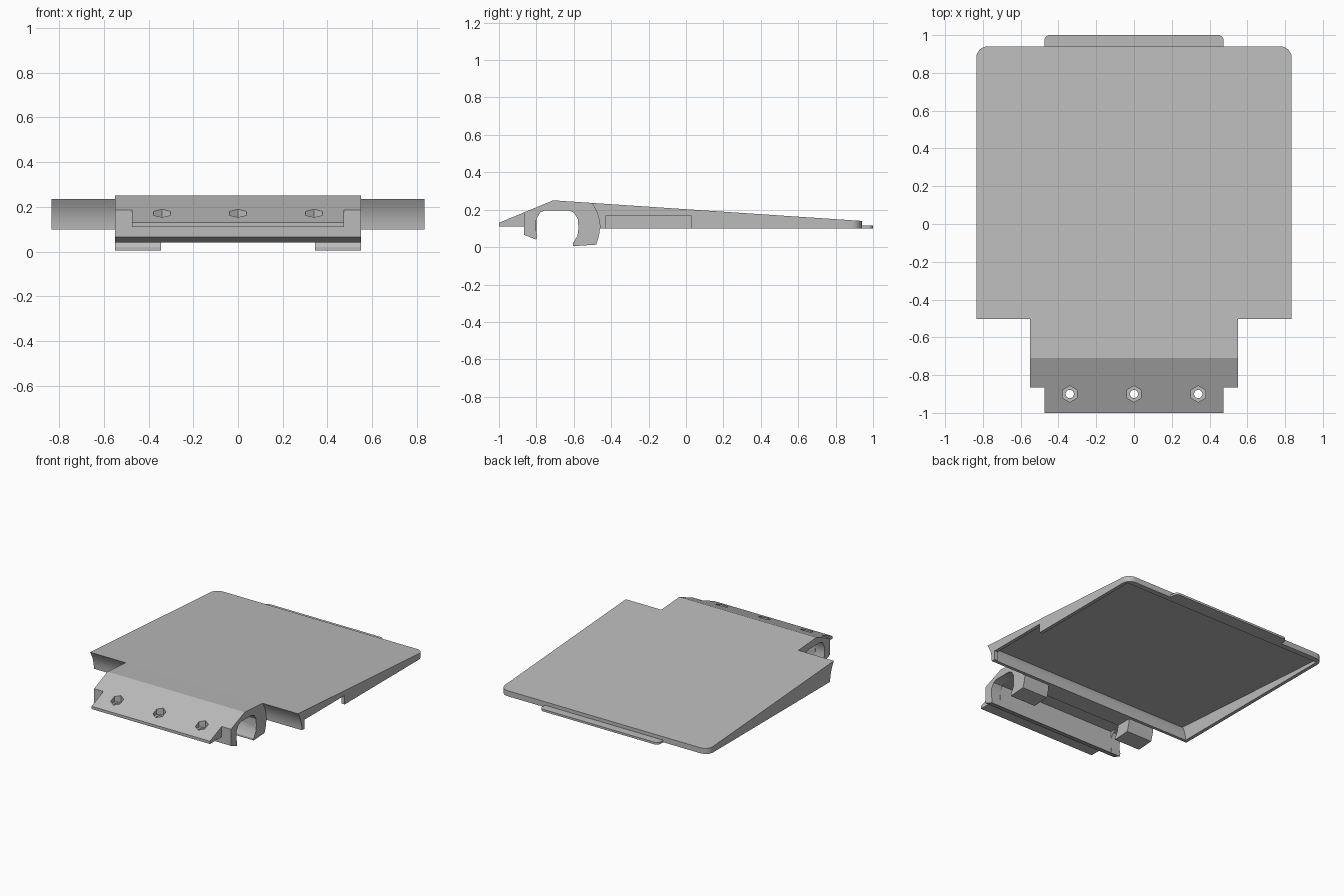
import bpy, bmesh
from math import sin, cos, radians

if "Cube" in bpy.data.objects:
    bpy.data.objects.remove(bpy.data.objects["Cube"])

grey = bpy.data.materials.new("light grey plastic")
grey.use_nodes = True
colour = (0.5, 0.5, 0.5, 1)
grey.diffuse_color = colour
grey.node_tree.nodes["Principled BSDF"].inputs["Base Color"].default_value = colour


def finish(name, bm):
    bmesh.ops.recalc_face_normals(bm, faces=bm.faces)
    mesh = bpy.data.meshes.new(name)
    bm.to_mesh(mesh)
    bm.free()
    mesh.materials.append(grey)
    obj = bpy.data.objects.new(name, mesh)
    bpy.context.collection.objects.link(obj)
    return obj


def prism(name, profile, x0, x1, round_y=None, radius=0.0):
    """Extrude a (y, z) profile along x, rounding upright edges at round_y."""
    bm = bmesh.new()
    face = bm.faces.new([bm.verts.new((x0, y, z)) for y, z in profile])
    new = bmesh.ops.extrude_face_region(bm, geom=[face])["geom"]
    moved = [v for v in new if isinstance(v, bmesh.types.BMVert)]
    bmesh.ops.translate(bm, verts=moved, vec=(x1 - x0, 0, 0))
    if round_y is not None:
        edges = [e for e in bm.edges
                 if all(abs(v.co.y - round_y) < 1e-4 for v in e.verts)
                 and abs(e.verts[0].co.x - e.verts[1].co.x) < 1e-4]
        bmesh.ops.bevel(bm, geom=edges, offset=radius, segments=8,
                        profile=0.5, affect='EDGES')
    return finish(name, bm)


def cylinder(name, sides, radius, x, y, z0, z1):
    bm = bmesh.new()
    bmesh.ops.create_cone(bm, cap_ends=True, segments=sides, radius1=radius,
                          radius2=radius, depth=z1 - z0)
    bmesh.ops.translate(bm, verts=bm.verts, vec=(x, y, (z0 + z1) / 2))
    return finish(name, bm)


def cut(obj, cutter):
    """Subtract the cutter and bake the result."""
    mod = obj.modifiers.new("cut", 'BOOLEAN')
    mod.operation, mod.solver, mod.object = 'DIFFERENCE', 'EXACT', cutter
    graph = bpy.context.evaluated_depsgraph_get()
    mesh = bpy.data.meshes.new_from_object(obj.evaluated_get(graph))
    obj.modifiers.clear()
    obj.data = mesh
    bpy.data.objects.remove(cutter)


# Concave arc shared by the tray front and the neck, from top to bottom
arc = [(-0.69 + 0.23 * cos(radians(a)), 0.10 + 0.23 * sin(radians(a)))
       for a in (30, 24, 18, 12, 6, 0)]
roof = [(-0.71, 0.25), (-0.503, 0.236)] + arc

# Hollow wedge-shaped tray
tray = prism("tray_cover", [(0.94, 0.10), (0.94, 0.14), (-0.503, 0.236)] + arc,
             -0.835, 0.835, 0.94, 0.06)
inner = [(y + 0.022, z) for y, z in arc[1:]]
cut(tray, prism("recess", [(0.90, 0.08), (0.90, 0.12), (-0.471, 0.212)]
                + inner + [(-0.438, 0.08)], -0.81, 0.81))
cut(tray, prism("side_notch", [(-0.43, 0.08), (-0.43, 0.165),
                               (0.03, 0.165), (0.03, 0.08)], 0.80, 0.90))

# Thin tongue at the back
prism("back_tongue", [(0.93, 0.10), (0.93, 0.115), (1.0, 0.115), (1.0, 0.10)],
      -0.475, 0.475, 1.0, 0.03)

# Middle of the clip, with the sloping front lip
clip = prism("clip_middle", [(-1, 0.11), (-1, 0.13)] + roof + [
    (-0.575, 0.10), (-0.575, 0.20), (-0.80, 0.20), (-0.80, 0.04),
    (-0.865, 0.065), (-0.865, 0.11)], -0.475, 0.475)

# Hexagonal nut pockets with through holes
for x in (-0.34, 0, 0.34):
    cut(clip, cylinder("nut_pocket", 6, 0.043, x, -0.90, 0.14, 0.30))
    cut(clip, cylinder("bolt_hole", 24, 0.022, x, -0.90, 0.05, 0.30))

# Clip ends with rounded socket, and rear legs beside them
rear_hook = [(-0.465, 0.06), (-0.48, 0.013), (-0.605, 0.005),
             (-0.605, 0.02), (-0.58, 0.06), (-0.575, 0.10)]
socket = [(-0.578, 0.15), (-0.60, 0.185), (-0.63, 0.197), (-0.75, 0.197),
          (-0.78, 0.185), (-0.80, 0.15), (-0.805, 0.10), (-0.795, 0.06),
          (-0.80, 0.04)]
for side, name in ((-1, "right"), (1, "left")):
    prism(name + "_clip_end", [(-0.865, 0.065), (-0.865, 0.186)] + roof
          + rear_hook + socket, side * 0.475, side * 0.55)
    prism(name + "_rear_leg", [(-0.46, 0.10)] + rear_hook,
          side * 0.345, side * 0.475)

# Smooth curves, sharp corners
for obj in bpy.context.collection.objects:
    if obj.type == 'MESH' and obj.data.materials and obj.data.materials[0] == grey:
        bpy.ops.object.select_all(action='DESELECT')
        obj.select_set(True)
        bpy.context.view_layer.objects.active = obj
        bpy.ops.object.shade_smooth_by_angle(angle=radians(25))
